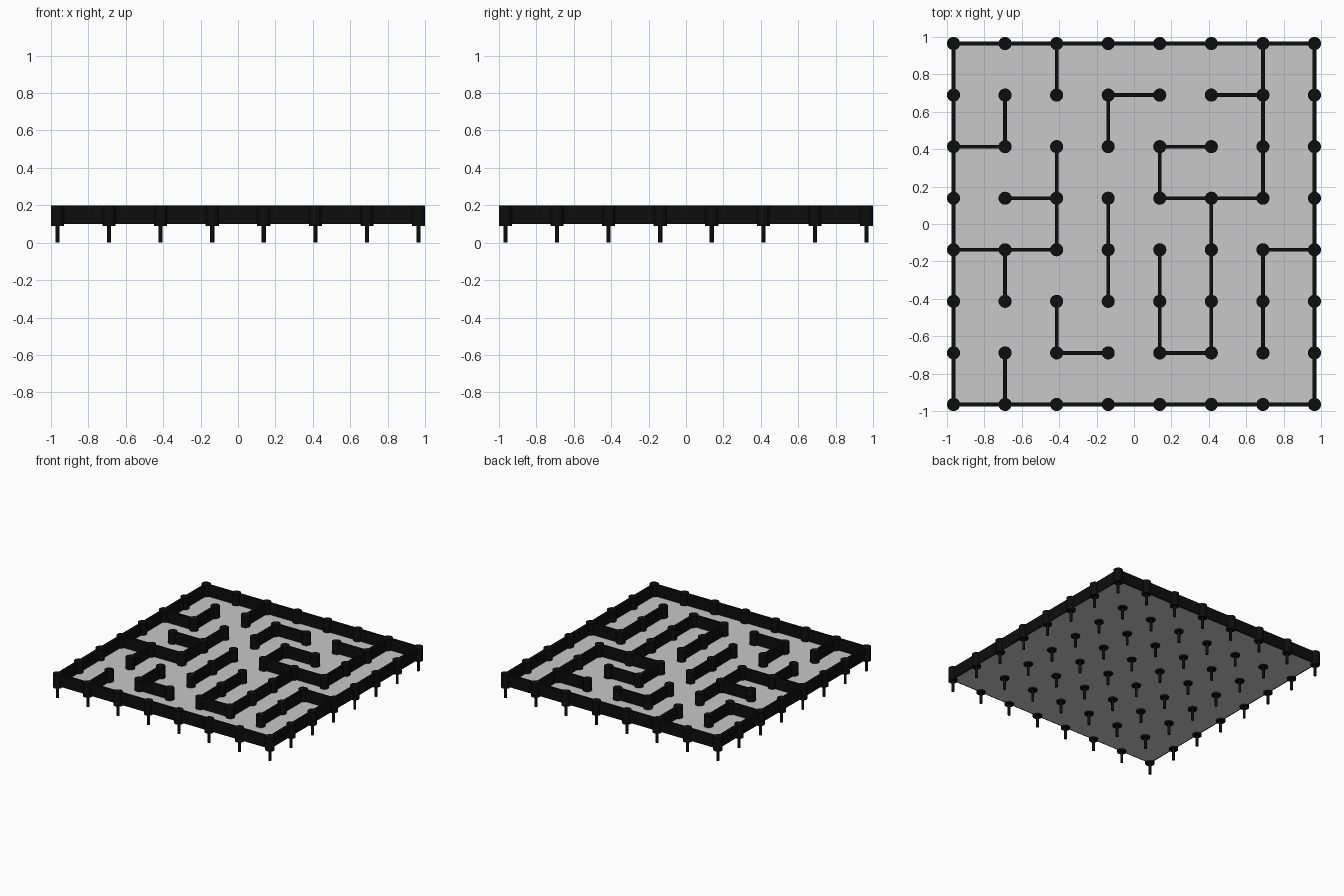
import bpy, bmesh
from mathutils import Matrix

if "Cube" in bpy.data.objects:
    bpy.data.objects.remove(bpy.data.objects["Cube"])

PITCH, EDGE = 0.2757, 0.965          # post spacing, outermost post centre
FLOOR_Z, TOP_Z = 0.1, 0.2
WALL_T = 0.02


def material(name, v):
    m = bpy.data.materials.new(name)
    m.diffuse_color = (v, v, v, 1)
    m.use_nodes = True
    m.node_tree.nodes["Principled BSDF"].inputs["Base Color"].default_value = m.diffuse_color
    return m


black = material("black plastic", 0.004)
grey = material("light grey floor", 0.58)


def pos(col, row):
    """Post centre; row 0 is the back edge."""
    return -EDGE + col * PITCH, EDGE - row * PITCH


def box(bm, x0, x1, y0, y1, z0, z1):
    m = Matrix.Translation(((x0 + x1) / 2, (y0 + y1) / 2, (z0 + z1) / 2))
    m = m @ Matrix.Diagonal((x1 - x0, y1 - y0, z1 - z0, 1))
    bmesh.ops.create_cube(bm, size=1, matrix=m)


def cylinder(bm, x, y, r, z0, z1, n):
    bmesh.ops.create_cone(bm, cap_ends=True, segments=n, radius1=r, radius2=r,
                          depth=z1 - z0, matrix=Matrix.Translation((x, y, (z0 + z1) / 2)))


def finish(bm, name, mat, smooth=False):
    me = bpy.data.meshes.new(name)
    bm.to_mesh(me)
    bm.free()
    me.materials.append(mat)
    ob = bpy.data.objects.new(name, me)
    bpy.context.collection.objects.link(ob)
    if smooth:
        bpy.ops.object.select_all(action='DESELECT')
        ob.select_set(True)
        bpy.context.view_layer.objects.active = ob
        bpy.ops.object.shade_smooth_by_angle()


# thin floor sheet
bm = bmesh.new()
box(bm, -EDGE, EDGE, -EDGE, EDGE, FLOOR_Z, FLOOR_Z + 0.005)
finish(bm, "floor", grey)

# wall runs as (col, row) to (col, row): outer frame, then inner walls
walls = [(0, 0, 7, 0), (0, 7, 7, 7), (0, 0, 0, 7), (7, 0, 7, 7),
         (2, 0, 2, 1), (6, 0, 6, 3), (3, 1, 4, 1), (3, 1, 3, 2),
         (5, 1, 6, 1), (1, 1, 1, 2), (0, 2, 1, 2), (4, 2, 5, 2),
         (4, 2, 4, 3), (4, 3, 6, 3), (2, 2, 2, 4), (1, 3, 2, 3),
         (0, 4, 2, 4), (1, 4, 1, 5), (3, 3, 3, 5), (5, 3, 5, 6),
         (4, 4, 4, 6), (4, 6, 5, 6), (6, 4, 6, 6), (6, 4, 7, 4),
         (2, 5, 2, 6), (2, 6, 3, 6), (1, 6, 1, 7)]
bm = bmesh.new()
h = WALL_T / 2
for c0, r0, c1, r1 in walls:
    (xa, ya), (xb, yb) = pos(c0, r0), pos(c1, r1)
    box(bm, xa - h, xb + h, yb - h, ya + h, FLOOR_Z + 0.001, TOP_Z - 0.001)
finish(bm, "maze_walls", black)

# round posts with a collar below the floor, and slim pins as feet
posts, pins = bmesh.new(), bmesh.new()
for c in range(8):
    for r in range(8):
        x, y = pos(c, r)
        cylinder(posts, x, y, 0.035, 0.088, TOP_Z, 24)
        cylinder(pins, x, y, 0.011, 0, 0.09, 16)
finish(posts, "posts", black, True)
finish(pins, "foot_pins", black, True)
